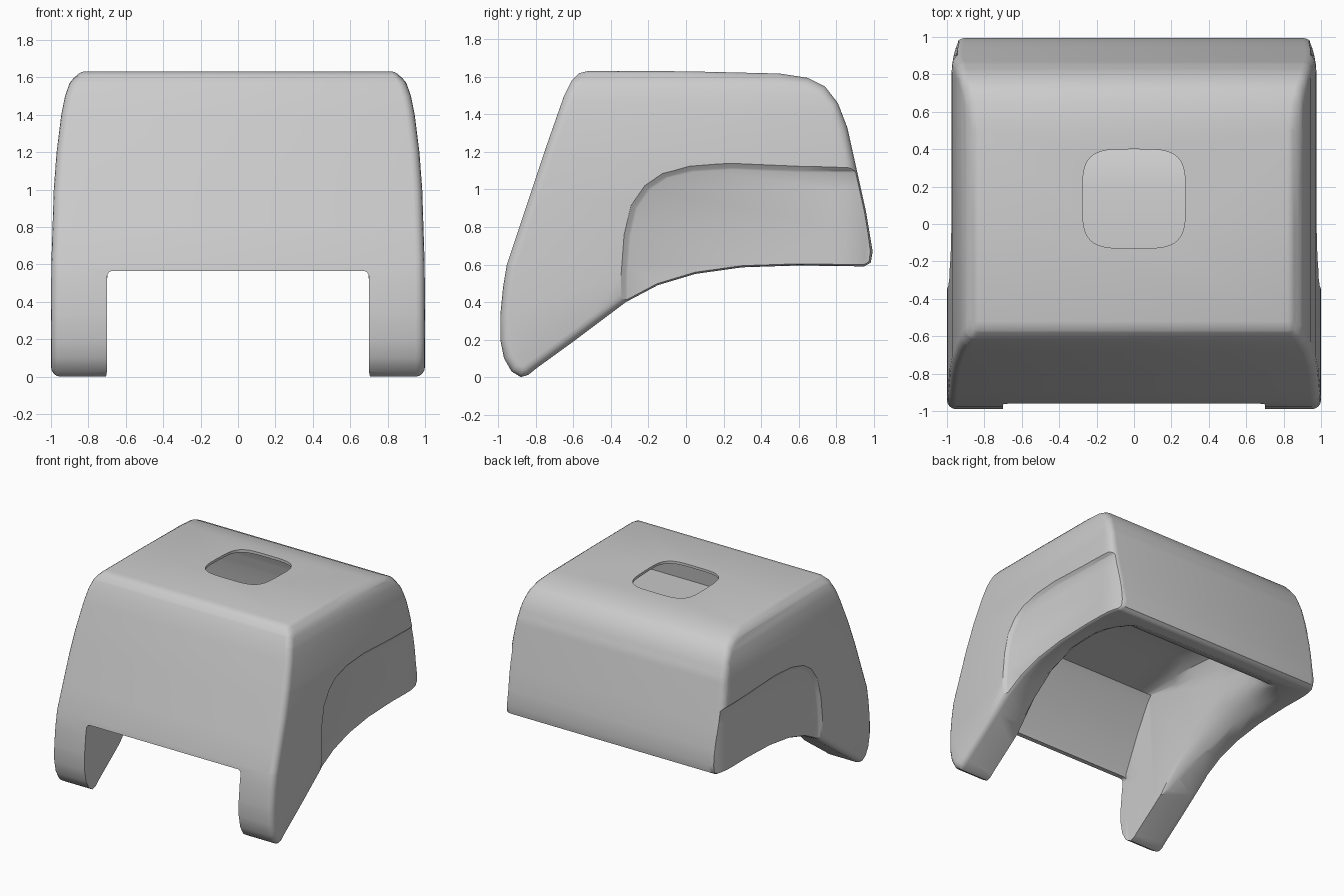
import bpy, bmesh, math
from mathutils import Vector

if "Cube" in bpy.data.objects:
    bpy.data.objects.remove(bpy.data.objects["Cube"])

# Side outline of the shell as (y, z)
SIDE = [(-.88, 0), (-.93, .03), (-.97, .1), (-.99, .2), (-.99, .33), (-.975, .48), (-.955, .6),
        (-.755, 1.2), (-.65, 1.5), (-.61, 1.58), (-.57, 1.62), (-.52, 1.632), (0, 1.63), (.5, 1.618),
        (.65, 1.595), (.74, 1.55), (.81, 1.46), (.86, 1.33), (.9, 1.15), (.96, .88), (.995, .67),
        (.985, .61), (.95, .59), (.6, .595), (.3, .585), (.05, .55), (-.15, .49), (-.32, .40),
        (-.6, .19), (-.8, .045), (-.84, .012)]
# Half width at each height as (z, x)
WIDTH = [(-1, 1), (.3, 1), (.6, .998), (1, .985), (1.2, .97), (1.4, .945), (1.5, .925),
         (1.57, .90), (1.61, .87), (1.7, .84)]


def half_width(z):
    for (z0, a), (z1, b) in zip(WIDTH, WIDTH[1:]):
        if z <= z1:
            return a + (b - a) * (z - z0) / (z1 - z0)
    return WIDTH[-1][1]


def finish(name, bm):
    bmesh.ops.recalc_face_normals(bm, faces=bm.faces[:])
    me = bpy.data.meshes.new(name)
    bm.to_mesh(me)
    bm.free()
    ob = bpy.data.objects.new(name, me)
    bpy.context.collection.objects.link(ob)
    return ob


def loft(name, rings, edit=None):
    """Closed solid through rings of equal point count."""
    bm = bmesh.new()
    rows = [[bm.verts.new(p) for p in r] for r in rings]
    n = len(rows[0])
    for a, b in zip(rows, rows[1:]):
        for i in range(n):
            bm.faces.new((a[i], a[(i + 1) % n], b[(i + 1) % n], b[i]))
    bm.faces.new(rows[0])
    bm.faces.new(rows[-1])
    bmesh.ops.recalc_face_normals(bm, faces=bm.faces[:])
    if edit:
        edit(bm)
    return finish(name, bm)


def taper(bm):
    """Narrow towards the top and round the rear corners."""
    planes = [((0, 0, z), (0, 0, 1)) for z in (.3, .6, .8, 1, 1.1, 1.2, 1.3, 1.4, 1.5, 1.57, 1.61)]
    planes += [((0, y, 0), (0, 1, 0)) for y in (.78, .85, .9, .94, .97)]
    for co, no in planes:
        bmesh.ops.bisect_plane(bm, geom=bm.verts[:] + bm.edges[:] + bm.faces[:],
                               plane_co=co, plane_no=no, dist=1e-4)
    for v in bm.verts:
        back = min(max((v.co.y - .78) / .22, 0), 1)
        v.co.x *= half_width(v.co.z) * (1 - .05 * back ** 2.5)


def round_and_taper(bm):
    rim = [e for e in bm.edges if abs(e.verts[0].co.x - e.verts[1].co.x) < 1e-5]
    bmesh.ops.bevel(bm, geom=rim, offset=.05, segments=4, profile=.5, affect='EDGES')
    taper(bm)


def cut(target, cutter):
    m = target.modifiers.new("cut", 'BOOLEAN')
    m.operation, m.solver, m.object = 'DIFFERENCE', 'EXACT', cutter
    bpy.context.view_layer.objects.active = target
    bpy.ops.object.modifier_apply(modifier=m.name)
    bpy.data.objects.remove(cutter)


# Outer shell
shell = loft("shell", [[(x, y, z) for y, z in SIDE] for x in (-1, 1)], round_and_taper)

# Shallow arched recess on both flanks, with a sloped border
arch = [(-.315, .3), (-.31, .55), (-.295, .75), (-.26, .9), (-.19, 1.0), (-.1, 1.06), (.04, 1.095),
        (.25, 1.105), (.6, 1.09), (1.2, 1.09), (1.2, .3)]
mid = Vector((.4, .6))
for s in (-1, 1):
    rings = []
    for x, grow in ((.977, 0), (.983, .012), (1.01, .05), (1.2, .05)):
        ring = []
        for y, z in arch:
            d = (Vector((y, z)) - mid).normalized() * grow
            ring.append((s * x, y + d.x, z + d.y))
        rings.append(ring)
    cut(shell, loft("recess_cutter", rings, taper))

# Inner cavity: solid legs in front, wide rounded rim behind, rising ceiling
RIM = [(-.91, -.03), (-.89, -.03), (-.82, .0), (-.75, .05), (-.6, .16), (-.32, .37), (-.1, .48),
       (.2, .555), (.45, .575), (.6, .58), (.72, .58), (.82, .58), (.92, .575)]
CEIL = [(-.93, .5), (-.92, .60), (-.79, .88), (-.67, 1.10), (-.63, 1.15), (-.32, 1.18), (-.1, 1.2),
        (.2, 1.2), (.45, 1.12), (.58, .95), (.65, .76), (.75, .64), (.91, .565)]
STEPS = [(.96, 0), (.90, .02), (.83, .07), (.77, .15), (.725, .26), (.705, .4), (.695, .55), (.685, .72),
         (.65, .88), (.58, .96), (.48, .99), (.35, 1)]
rings = []
for x, t in [(-x, t) for x, t in STEPS] + STEPS[::-1]:
    ring = []
    for i, (a, b) in enumerate(zip(RIM, CEIL)):
        front = min(max((7 - i) / 3, 0), 1)
        k = t + ((0 if abs(x) > .7 else 1) - t) * front
        ring.append((x, a[0] + (b[0] - a[0]) * k, a[1] + (b[1] - a[1]) * k))
    rings.append(ring + [(x, .91, -.3), (x, -.91, -.3)])
cut(shell, loft("cavity_cutter", rings))

# Front opening between the legs
gap = []
for y in (-1.2, -.8):
    r, top, ring = .03, .565, [(-.7, y, -.2)]
    for cx, a0 in ((-.7 + r, 180), (.7 - r, 90)):
        for k in range(5):
            a = math.radians(a0 - k * 22.5)
            ring.append((cx + r * math.cos(a), y, top - r + r * math.sin(a)))
    gap.append(ring + [(.7, y, -.2)])
cut(shell, loft("gap_cutter", gap))

# Hollow space between the top skin and the cavity ceiling
HOLLOW = [(-.66, 1.2), (-.32, 1.21), (.2, 1.23), (.47, 1.15), (.64, .95), (.90, .95), (.86, 1.2),
          (.83, 1.32), (.78, 1.45), (.71, 1.53), (.62, 1.575), (.5, 1.595), (0, 1.61), (-.52, 1.61),
          (-.57, 1.57), (-.62, 1.5)]
cut(shell, loft("hollow_cutter", [[(x, y, z) for y, z in HOLLOW] for x in (-.95, .95)], taper))


# Rounded square hole in the top skin
def squircle(z, n=48):
    out = []
    for k in range(n):
        a = 2 * math.pi * k / n
        c, s = math.cos(a), math.sin(a)
        out.append((.275 * math.copysign(abs(c) ** .5, c), .135 + .265 * math.copysign(abs(s) ** .5, s), z))
    return out


cut(shell, loft("hole_cutter", [squircle(1.4), squircle(1.8)]))

# Smooth shading with sharp creases kept
bpy.ops.object.select_all(action='DESELECT')
shell.select_set(True)
bpy.context.view_layer.objects.active = shell
bpy.ops.object.shade_smooth_by_angle(angle=math.radians(35))
